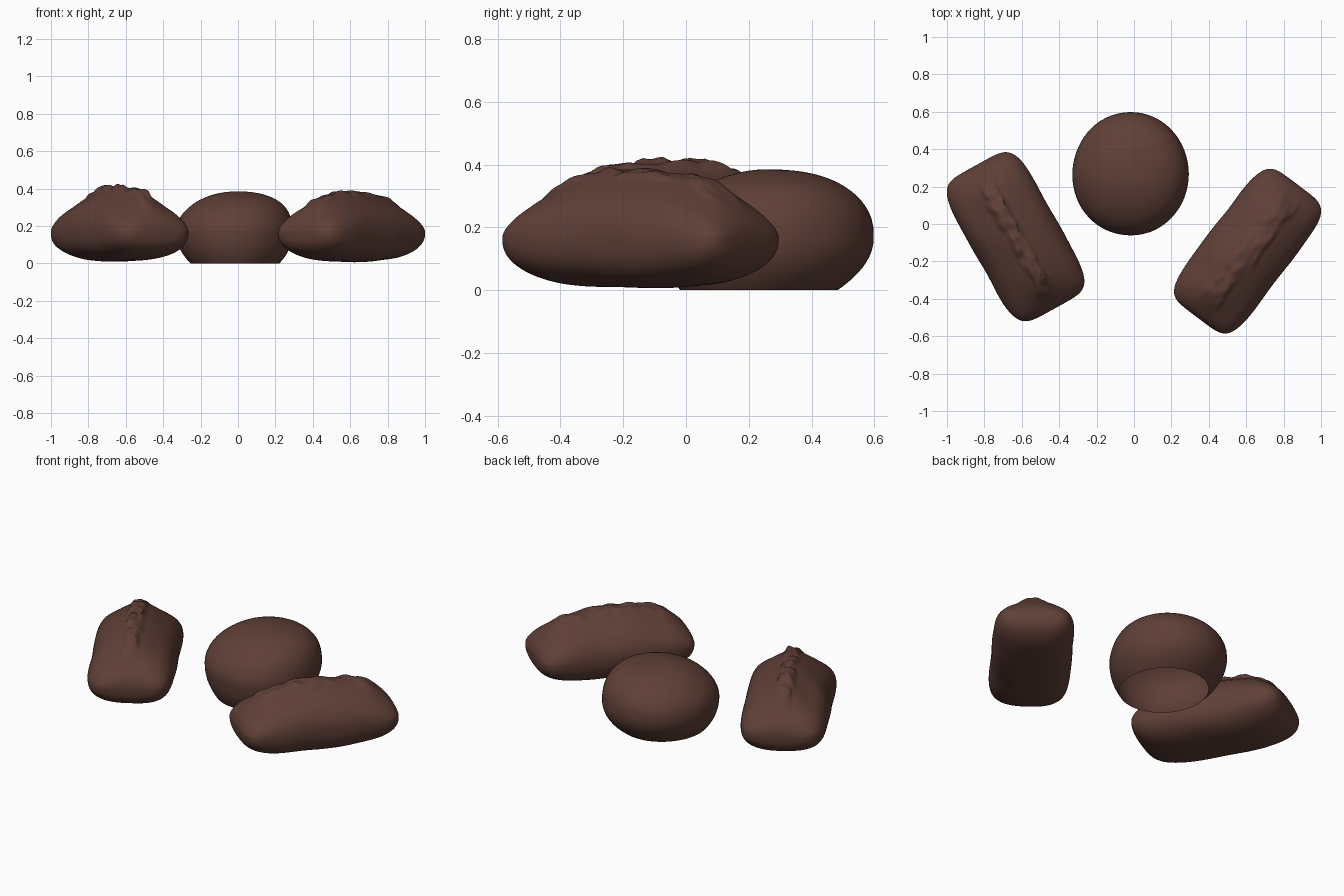
import bpy, bmesh, math
from mathutils import Vector, noise

if "Cube" in bpy.data.objects:
    bpy.data.objects.remove(bpy.data.objects["Cube"])

crust = bpy.data.materials.new("brown_crust")
crust.diffuse_color = (0.115, 0.05, 0.038, 1)
crust.use_nodes = True
crust.node_tree.nodes["Principled BSDF"].inputs["Base Color"].default_value = crust.diffuse_color


def spow(v, e):
    return math.copysign(abs(v) ** e, v)


def step(a, b, v):
    t = min(1, max(0, (v - a) / (b - a)))
    return t * t * (3 - 2 * t)


def skin(name, rings, angle, open_base=False):
    """Surface through rings of points, with a fan at the closed ends."""
    bm = bmesh.new()
    loops = [[bm.verts.new(p) for p in r] for r in rings]
    n = len(loops[0])
    for a, b in zip(loops, loops[1:]):
        for i in range(n):
            j = (i + 1) % n
            bm.faces.new((a[i], a[j], b[j], b[i]))
    for loop in loops[-1:] if open_base else (loops[0], loops[-1]):
        mid = bm.verts.new(sum((v.co for v in loop), Vector()) / n)
        for i in range(n):
            bm.faces.new((loop[i], loop[(i + 1) % n], mid))
    bmesh.ops.recalc_face_normals(bm, faces=bm.faces)
    me = bpy.data.meshes.new(name)
    bm.to_mesh(me)
    bm.free()
    me.materials.append(crust)
    ob = bpy.data.objects.new(name, me)
    bpy.context.collection.objects.link(ob)
    bpy.context.view_layer.objects.active = ob
    ob.select_set(True)
    bpy.ops.object.shade_smooth_by_angle(angle=math.radians(angle))
    ob.select_set(False)
    return ob


def long_loaf(name, centre, turn, length, width, top, ridge, band, crumb, seed):
    """Tapered loaf with a rough split crust along its top."""
    mid, rings, count = 0.165, [], 144
    for k in range(81):
        u = math.sin((k / 80 - 0.5) * math.pi * 0.995)
        a = abs(u)
        w = width * (1 - a ** 5.5) ** (1 / 5.5)
        up = (top - mid) * (1 - a ** 2.1) ** (1 / 2.1)
        down = (mid - 0.009) * (1 - a ** 3) ** (1 / 3)
        ring = []
        for i in range(count):
            th = math.tau * i / count
            c, s = math.cos(th), math.sin(th)
            e = 1.0 if s > 0 else 0.8
            x, y = u * length, w * spow(c, e)
            z = mid + (up if s > 0 else down) * spow(s, e)
            # gentle dents all over
            lump = noise.noise(Vector((x * 5, y * 5, z * 5 + seed)))
            y += 0.006 * lump * (1 - a ** 4)
            z += 0.007 * lump * (1 - a ** 4)
            if s > 0:
                # flanks rise to the split, whose lips waver
                fade = 1 - step(0.6, 0.95, a)
                z += 0.65 * ridge * fade * (1 - step(0, 0.15, abs(y)))
                edge = band + 0.022 * noise.noise(Vector((x * 9, seed, y * 4)))
                shift = 0.012 * noise.noise(Vector((x * 6, seed + 5, 0)))
                m = fade * (1 - step(edge - 0.02, edge + 0.01, abs(y - shift)))
                rough = noise.noise(Vector((x * 16, y * 26, seed + 9)))
                z += m * (0.4 * ridge + crumb * rough)
                y += m * crumb * 0.5 * noise.noise(Vector((x * 25, y * 20, seed + 3)))
            ring.append((x, y, max(z, 0.003)))
        rings.append(ring)
    ob = skin(name, rings, 50)
    ob.location = (*centre, 0)
    ob.rotation_euler.z = math.radians(turn)


def round_loaf(name):
    """Domed bun with an open flat rim below, fuller at the back."""
    mid, rings = 0.17, []
    for k in range(33):
        t = -0.5 * math.pi + k / 32 * math.pi * 0.995
        ring = []
        for i in range(72):
            th = math.tau * i / 72
            n = 2.15 + 0.4 * math.sin(th)
            f = 0
            if t > 0:
                r = math.cos(t) ** (2 / n)
                z = mid + 0.215 * math.sin(t) ** (2 / n)
            else:
                # underside curves in to the base rim
                f = -t / (0.5 * math.pi)
                r = 1 - 0.24 * f ** 2.2
                z = mid * (1 - f)
            x, y = 0.312 * r * math.cos(th), 0.330 * r * math.sin(th)
            lump = 0.014 * noise.noise(Vector((x * 4, y * 4, z * 4))) * min(1, z / 0.2)
            lift = step(0.2, 0.38, z) * 0.02
            ring.append((x * (1 + lump) - 0.017 + lift,
                         y * (1 + lump) + 0.267 - lift - 0.035 * f * f, z))
        rings.append(ring)
    skin(name, rings, 40, open_base=True)


long_loaf("left_split_loaf", (-0.633, -0.068), 119, 0.437, 0.235, 0.37, 0.046, 0.045, 0.024, 2.3)
long_loaf("right_split_loaf", (0.607, -0.145), 53, 0.445, 0.22, 0.355, 0.03, 0.065, 0.014, 7.6)
round_loaf("round_loaf")
